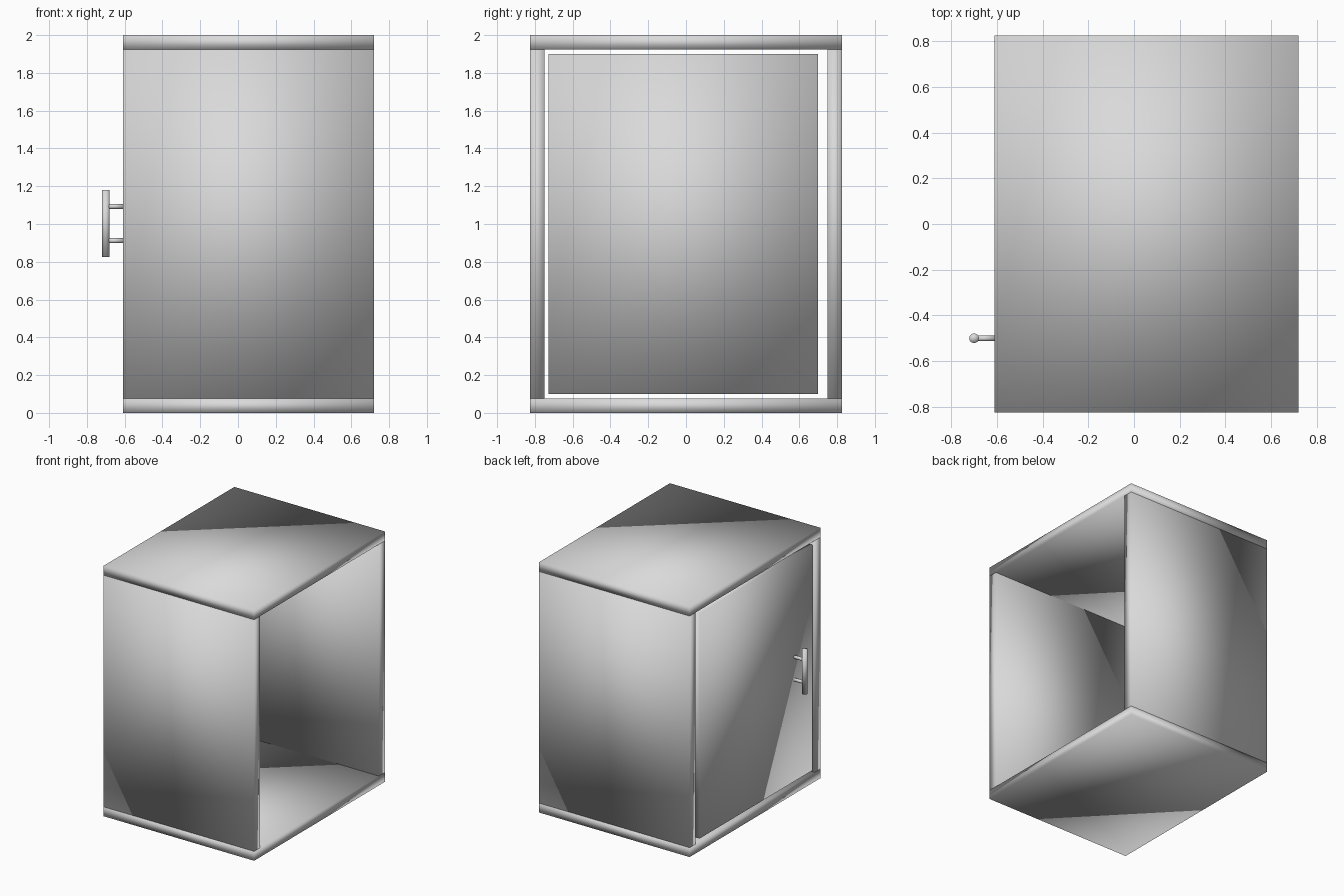
import bpy
from mathutils import Vector

if "Cube" in bpy.data.objects:
    bpy.data.objects.remove(bpy.data.objects["Cube"], do_unlink=True)

# One plain grey for the whole cabinet
grey = bpy.data.materials.new("light_grey")
grey.use_nodes = True
colour = (0.7, 0.7, 0.7, 1)
grey.diffuse_color = colour
grey.node_tree.nodes["Principled BSDF"].inputs["Base Color"].default_value = colour


def finish(name):
    """Name the active object, colour it and shade it fully smooth."""
    ob = bpy.context.object
    ob.name = name
    ob.data.materials.append(grey)
    bpy.ops.object.transform_apply(location=False, rotation=True, scale=True)
    bpy.ops.object.shade_smooth()
    return ob


def board(name, low, high):
    """Flat board between two opposite corners."""
    low, high = Vector(low), Vector(high)
    bpy.ops.mesh.primitive_cube_add(size=1, location=(low + high) / 2)
    bpy.context.object.scale = high - low
    return finish(name)


def rod(name, start, end, radius):
    """Round rod between two points."""
    start, end = Vector(start), Vector(end)
    axis = end - start
    bpy.ops.mesh.primitive_cylinder_add(
        vertices=32, radius=radius, depth=axis.length,
        location=(start + end) / 2,
        rotation=axis.to_track_quat("Z", "Y").to_euler())
    return finish(name)


DOOR_X, OPEN_X = -0.61, 0.72      # the two ends of the carcass
HALF_Y, HEIGHT, THICK = 0.825, 2.0, 0.075

# Top and bottom boards
board("bottom_board", (DOOR_X, -HALF_Y, 0), (OPEN_X, HALF_Y, THICK))
board("top_board", (DOOR_X, -HALF_Y, HEIGHT - THICK), (OPEN_X, HALF_Y, HEIGHT))

# Upright panels at front and back, standing between the boards
for name, y in (("front_panel", -HALF_Y), ("back_panel", HALF_Y - THICK)):
    board(name, (DOOR_X, y, THICK), (OPEN_X, y + THICK, HEIGHT - THICK))

# Door set into the frame with a gap all round
board("door", (DOOR_X, -0.727, 0.1), (DOOR_X + THICK, 0.7, 1.9))

# Bar handle on two posts
BAR_X, BAR_Y = -0.7, -0.5
rod("handle_bar", (BAR_X, BAR_Y, 0.825), (BAR_X, BAR_Y, 1.18), 0.021)
for name, z in (("lower_handle_post", 0.912), ("upper_handle_post", 1.093)):
    rod(name, (BAR_X, BAR_Y, z), (DOOR_X + 0.005, BAR_Y, z), 0.013)
